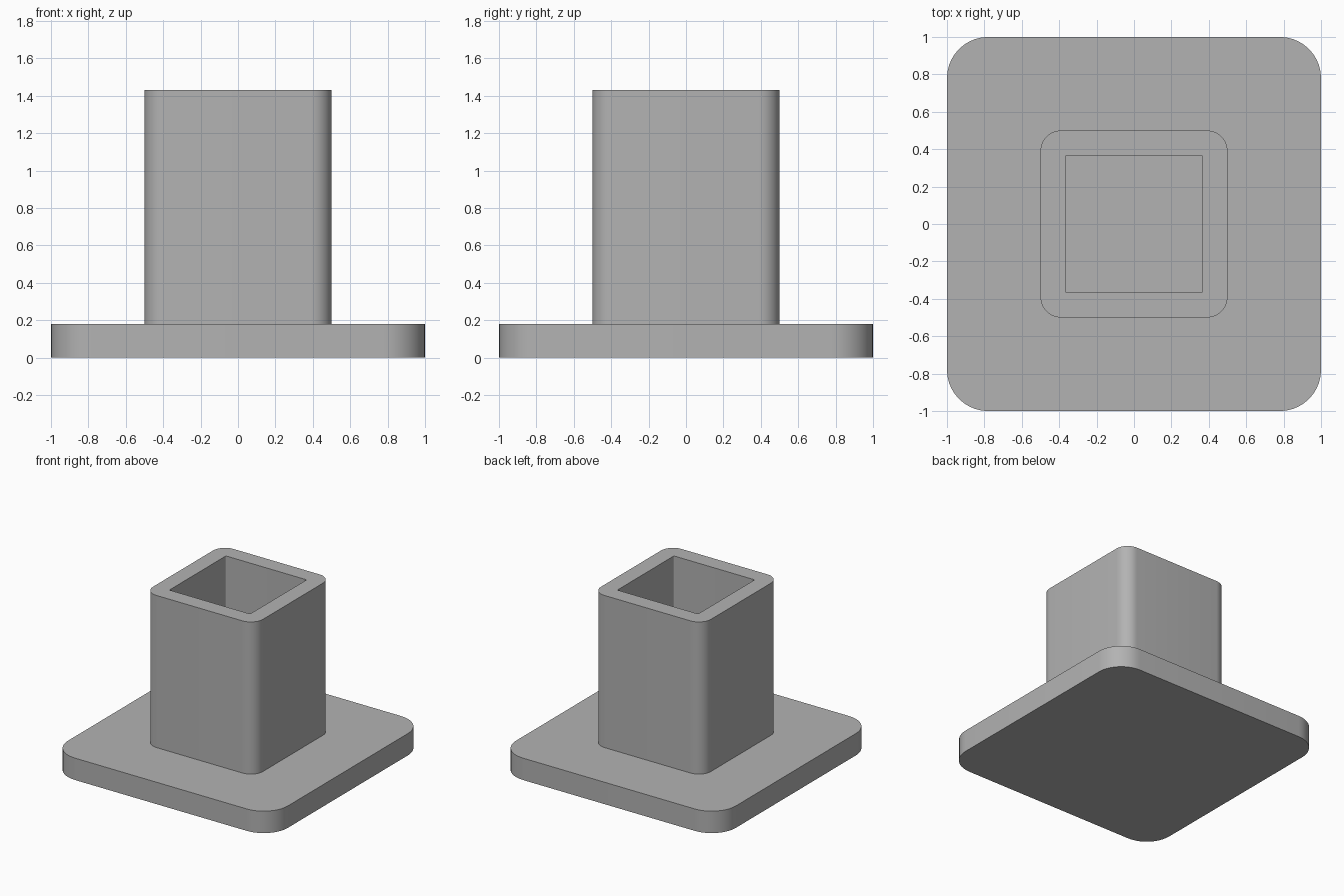
import bpy, bmesh
from math import cos, sin, pi

cube = bpy.data.objects.get("Cube")
if cube:
    bpy.data.objects.remove(cube, do_unlink=True)

PLATE_TOP, POST_TOP = 0.18, 1.43
SEGMENTS = 10

grey = bpy.data.materials.new("plain grey")
grey.use_nodes = True
colour = (0.45, 0.45, 0.45, 1)
grey.diffuse_color = colour
grey.node_tree.nodes["Principled BSDF"].inputs["Base Color"].default_value = colour


def rounded_loop(bm, half, radius, z):
    """Counter-clockwise ring of vertices around a rounded square."""
    verts = []
    for corner in range(4):
        start = corner * pi / 2
        sx = 1 if corner in (0, 3) else -1
        sy = 1 if corner in (0, 1) else -1
        for i in range(SEGMENTS + 1):
            a = start + i / SEGMENTS * pi / 2
            verts.append(bm.verts.new((sx * (half - radius) + radius * cos(a),
                                       sy * (half - radius) + radius * sin(a), z)))
    return verts


def bridge(bm, lower, upper):
    n = len(lower)
    for i in range(n):
        j = (i + 1) % n
        bm.faces.new((lower[i], lower[j], upper[j], upper[i]))


def finish(bm, name):
    mesh = bpy.data.meshes.new(name)
    bm.to_mesh(mesh)
    bm.free()
    mesh.materials.append(grey)
    obj = bpy.data.objects.new(name, mesh)
    bpy.context.collection.objects.link(obj)
    bpy.ops.object.select_all(action="DESELECT")
    obj.select_set(True)
    bpy.context.view_layer.objects.active = obj
    bpy.ops.object.shade_smooth_by_angle(angle=pi / 6)


# Base plate
bm = bmesh.new()
bottom = rounded_loop(bm, 1.0, 0.22, 0)
top = rounded_loop(bm, 1.0, 0.22, PLATE_TOP)
bridge(bm, bottom, top)
bm.faces.new(top)
bm.faces.new(bottom[::-1])
finish(bm, "base_plate")

# Hollow post: outer wall, rim and inner wall, with the plate as its floor
bm = bmesh.new()
loops = [rounded_loop(bm, 0.5, 0.11, PLATE_TOP),
         rounded_loop(bm, 0.5, 0.11, POST_TOP),
         rounded_loop(bm, 0.367, 0.008, POST_TOP),
         rounded_loop(bm, 0.367, 0.008, PLATE_TOP)]
for lower, upper in zip(loops, loops[1:]):
    bridge(bm, lower, upper)
finish(bm, "hollow_post")
